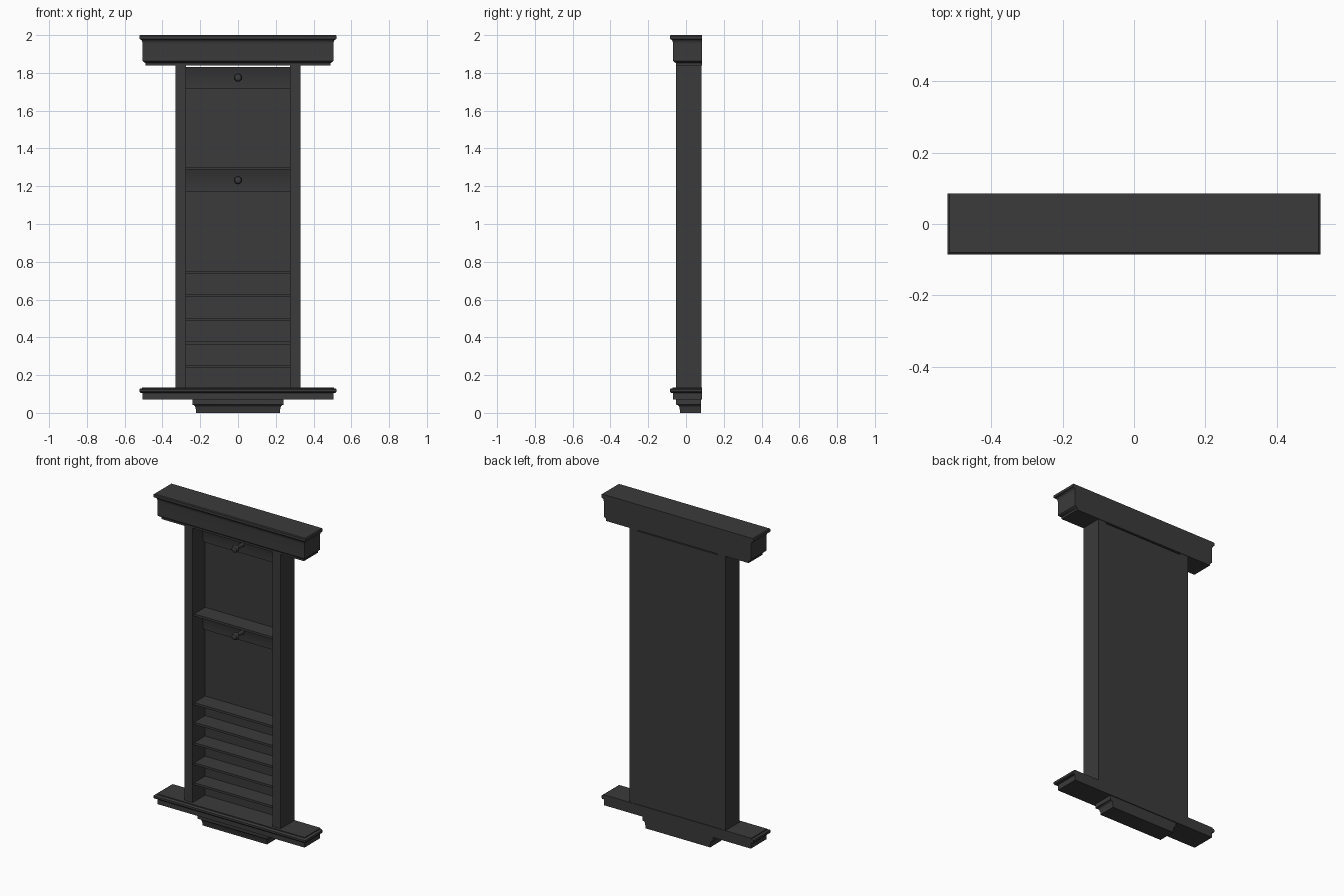
import bpy, bmesh, math
from mathutils import Matrix

cube = bpy.data.objects.get("Cube")
if cube:
    bpy.data.objects.remove(cube, do_unlink=True)

mat = bpy.data.materials.new("charcoal paint")
mat.use_nodes = True
colour = (0.043, 0.043, 0.043, 1)
mat.diffuse_color = colour
mat.node_tree.nodes["Principled BSDF"].inputs["Base Color"].default_value = colour

BACK = 0.085


def finish(name, bm, smooth=False):
    bmesh.ops.recalc_face_normals(bm, faces=bm.faces)
    mesh = bpy.data.meshes.new(name)
    bm.to_mesh(mesh)
    bm.free()
    mesh.materials.append(mat)
    obj = bpy.data.objects.new(name, mesh)
    bpy.context.collection.objects.link(obj)
    if smooth:
        bpy.ops.object.select_all(action='DESELECT')
        obj.select_set(True)
        bpy.context.view_layer.objects.active = obj
        bpy.ops.object.shade_smooth_by_angle(angle=math.radians(35))
    return obj


def box(name, x0, x1, y0, y1, z0, z1):
    bm = bmesh.new()
    bmesh.ops.create_cube(bm, size=1)
    for v in bm.verts:
        v.co = ((x0 + x1) / 2 + v.co.x * (x1 - x0),
                (y0 + y1) / 2 + v.co.y * (y1 - y0),
                (z0 + z1) / 2 + v.co.z * (z1 - z0))
    return finish(name, bm)


def skin(bm, rings):
    """Bridge equal rings of points and cap both ends."""
    loops = [[bm.verts.new(p) for p in ring] for ring in rings]
    n = len(loops[0])
    for a, b in zip(loops, loops[1:]):
        for i in range(n):
            j = (i + 1) % n
            bm.faces.new((a[i], a[j], b[j], b[i]))
    bm.faces.new(loops[0])
    bm.faces.new(loops[-1])


def moulding(name, profile, inset, back=BACK):
    """Profile of (half width, z), wrapped round the front and both ends."""
    bm = bmesh.new()
    skin(bm, [[(-h, inset - h, z), (h, inset - h, z), (h, back, z), (-h, back, z)]
              for h, z in profile])
    return finish(name, bm, True)


def cove(h0, z0, h1, z1, steps=5):
    """Concave quarter curve from a narrow low point to a wide high point."""
    angles = [math.pi / 2 * i / steps for i in range(steps + 1)]
    return [(h1 - (h1 - h0) * math.cos(a), z0 + (z1 - z0) * math.sin(a)) for a in angles]


# Top cornice, bottom ledge and apron
moulding("cornice", [(0.49, 1.84), (0.49, 1.853), (0.497, 1.856), (0.505, 1.864)]
         + cove(0.505, 1.95, 0.518, 1.977) + [(0.522, 1.98), (0.522, 1.996), (0.517, 2.0)], 0.437)
moulding("bottom_ledge", [(0.505, 0.07), (0.505, 0.105), (0.518, 0.107), (0.522, 0.112),
                          (0.522, 0.124), (0.518, 0.128), (0.508, 0.13), (0.508, 0.135)], 0.437)
moulding("bottom_apron", [(0.222, 0), (0.222, 0.016)] + cove(0.224, 0.02, 0.238, 0.042)
         + [(0.242, 0.044), (0.242, 0.07)], 0.19, 0.08)

# Side posts and back panel
for side, name in ((-1, "right_post"), (1, "left_post")):
    box(name, *sorted((side * 0.275, side * 0.33)), -0.052, 0.082, 0.135, 1.84)
box("back_panel", -0.275, 0.275, 0.07, 0.081, 0.135, 1.832)

# Shelves
for i, z in enumerate((0.239, 0.363, 0.488, 0.615, 0.737, 1.288)):
    box(f"shelf_{i + 1}", -0.275, 0.275, -0.038, 0.07, z, z + 0.014)

# Coved rails, each with a turned peg
for name, z0 in (("upper", 1.715), ("lower", 1.172)):
    bm = bmesh.new()
    curve = [(0.052 - 0.022 * (i / 6) ** 2, z0 + 0.116 * i / 6) for i in range(7)]
    outline = curve + [(0.071, z0 + 0.116), (0.071, z0)]
    skin(bm, [[(x, y, z) for y, z in outline] for x in (-0.275, 0.275)])
    finish(name + "_peg_rail", bm, True)

    bm = bmesh.new()
    turned = [(0.013, 0.06), (0.011, 0.0), (0.014, -0.012), (0.022, -0.02),
              (0.022, -0.03), (0.017, -0.039), (0.008, -0.043)]
    skin(bm, [[(r * math.cos(a), y, z0 + 0.06 + r * math.sin(a))
               for a in (math.tau * k / 16 for k in range(16))] for r, y in turned])
    finish(name + "_peg", bm, True)
